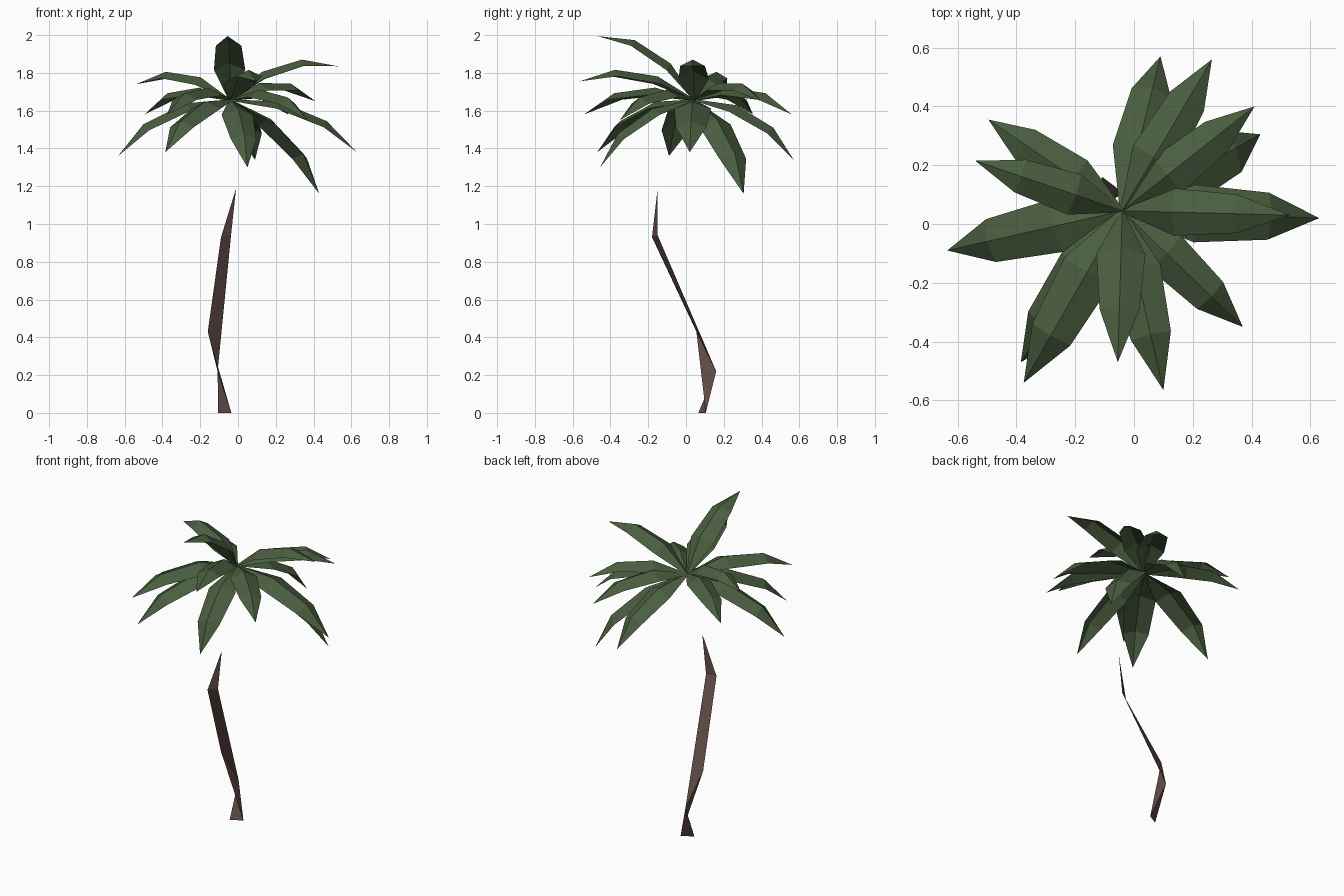
import bpy
from mathutils import Vector

cube = bpy.data.objects.get("Cube")
if cube:
    bpy.data.objects.remove(cube, do_unlink=True)


def make_material(name, rgb):
    mat = bpy.data.materials.new(name)
    mat.use_nodes = True
    color = (*rgb, 1.0)
    mat.diffuse_color = color
    shader = mat.node_tree.nodes["Principled BSDF"]
    shader.inputs["Base Color"].default_value = color
    shader.inputs["Roughness"].default_value = 0.9
    return mat


def make_object(name, verts, faces, mat):
    mesh = bpy.data.meshes.new(name)
    mesh.from_pydata(verts, [], faces)
    mesh.materials.append(mat)
    mesh.update()
    obj = bpy.data.objects.new(name, mesh)
    bpy.context.scene.collection.objects.link(obj)
    return obj


leaf_green = make_material("leaf green", (0.068, 0.112, 0.05))
bark_brown = make_material("bark brown", (0.12, 0.07, 0.063))

# Trunk: a twisted open strip that zigzags up to a point
strip = [
    (-0.105, 0.065, 0), (-0.035, 0.105, 0),
    (-0.108, 0.16, 0.22), (-0.16, 0.055, 0.43),
    (-0.037, -0.15, 0.94), (-0.09, -0.18, 0.93),
    (-0.01, -0.15, 1.19),
]
make_object("trunk", strip,
            [(0, 1, 2), (1, 3, 2), (2, 3, 5, 4), (4, 5, 6)], bark_brown)

# Fronds: arched, roof-shaped leaves running from the hub to each tip
HUB = Vector((-0.04, 0.045, 1.66))
UP = Vector((0, 0, 1))


def make_frond(name, tip):
    chord = Vector(tip) - HUB
    length = chord.length
    side = UP.cross(chord).normalized()
    lift = chord.normalized().cross(side)
    verts = []
    # position along chord, arch, half width, edge drop
    for s, arch, width, drop in ((0, 0, 0.012, 0.008),
                                 (0.34, 0.09, 0.135, 0.04),
                                 (0.71, 0.09, 0.11, 0.035)):
        ridge = HUB + chord * s + lift * arch
        edge = ridge - lift * drop
        verts += [edge + side * width * length, ridge,
                  edge - side * width * length]
    verts.append(Vector(tip))
    faces = []
    for row in (0, 3):
        for k in (row, row + 1):
            faces.append((k, k + 3, k + 4, k + 1))
    faces += [(6, 9, 7), (7, 9, 8)]
    make_object(name, verts, faces, leaf_green)


tips = [
    (0.63, 0.02, 1.38), (0.53, 0.03, 1.835), (0.43, 0.305, 1.16),
    (0.41, 0.40, 1.65), (0.265, 0.56, 1.58), (0.09, 0.57, 1.34),
    (-0.495, 0.355, 1.58), (-0.54, 0.215, 1.74), (-0.635, -0.09, 1.36),
    (-0.385, -0.47, 1.38), (-0.375, -0.54, 1.58), (-0.055, -0.47, 1.995),
    (0.10, -0.565, 1.755), (0.05, -0.455, 1.30), (0.37, -0.35, 1.55),
]
for number, tip in enumerate(tips, 1):
    make_frond(f"frond_{number}", tip)
